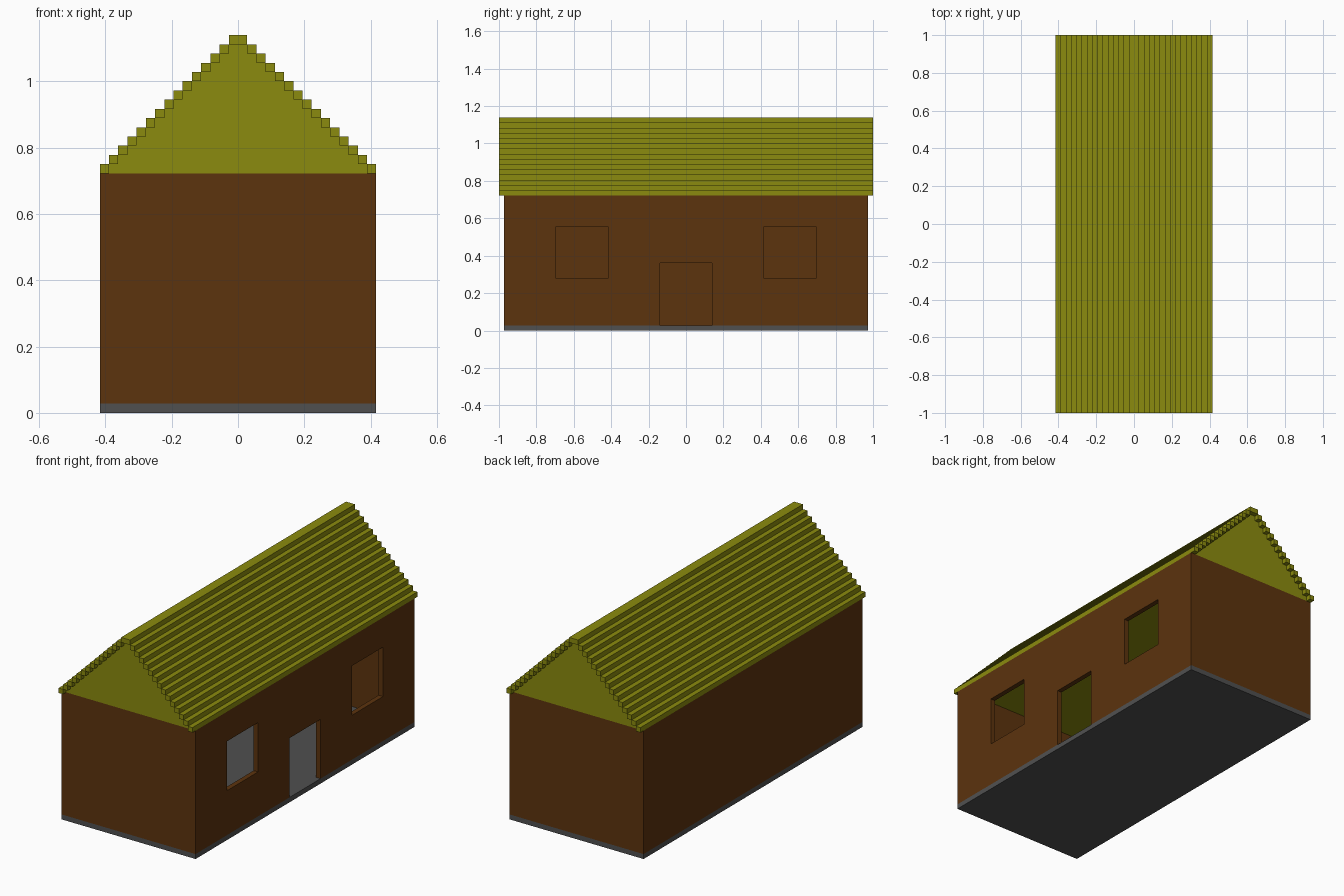
import bpy, bmesh

if "Cube" in bpy.data.objects:
    bpy.data.objects.remove(bpy.data.objects["Cube"], do_unlink=True)

U = 2 / 72  # one building block


def material(name, srgb):
    lin = [((c / 255 + 0.055) / 1.055) ** 2.4 if c > 10 else c / 255 / 12.92 for c in srgb]
    m = bpy.data.materials.new(name)
    m.use_nodes = True
    m.diffuse_color = (*lin, 1)
    bsdf = m.node_tree.nodes["Principled BSDF"]
    bsdf.inputs["Base Color"].default_value = (*lin, 1)
    bsdf.inputs["Roughness"].default_value = 0.9
    return m


grey = material("stone grey", (80, 80, 80))
brown = material("wood brown", (92, 51, 13))
olive = material("straw olive", (139, 139, 14))


def prism(name, outline, axis, lo, hi, mat):
    """Extrude a 2D outline (in blocks) along x or y; the outline's second value is z."""
    bm = bmesh.new()

    def point(a, z, d):
        return (d * U, a * U, z * U) if axis == "x" else (a * U, d * U, z * U)

    face = bm.faces.new([bm.verts.new(point(a, z, lo)) for a, z in outline])
    out = bmesh.ops.extrude_face_region(bm, geom=[face])
    shift = [(hi - lo) * U, 0, 0] if axis == "x" else [0, (hi - lo) * U, 0]
    bmesh.ops.translate(bm, vec=shift, verts=[g for g in out["geom"] if isinstance(g, bmesh.types.BMVert)])
    bmesh.ops.recalc_face_normals(bm, faces=bm.faces)
    me = bpy.data.meshes.new(name)
    bm.to_mesh(me)
    bm.free()
    me.materials.append(mat)
    ob = bpy.data.objects.new(name, me)
    bpy.context.collection.objects.link(ob)
    return ob


def box(name, x, y, z, mat):
    return prism(name, [(x[0], z[0]), (x[1], z[0]), (x[1], z[1]), (x[0], z[1])], "y", *y, mat)


# Floor slab
box("floor", (-15, 15), (-35, 35), (0, 1), grey)

# Hollow walls, with the room, two windows and a door cut out
walls = box("walls", (-15, 15), (-35, 35), (1, 26), brown)
cutters = [
    box("room_cutter", (-14, 14), (-34, 34), (0, 27), brown),
    box("door_cutter", (13, 16), (-5, 5), (0, 13), brown),
    box("window_cutter_front", (13, 16), (-25, -15), (10, 20), brown),
    box("window_cutter_back", (13, 16), (15, 25), (10, 20), brown),
]
for c in cutters:
    mod = walls.modifiers.new(c.name, "BOOLEAN")
    mod.operation = "DIFFERENCE"
    mod.solver = "EXACT"
    mod.object = c
    c.hide_render = True
    c.hide_viewport = True
    c.display_type = "WIRE"

# Bake the cuts and drop the helpers
bpy.context.view_layer.update()
cut = bpy.data.meshes.new_from_object(walls.evaluated_get(bpy.context.evaluated_depsgraph_get()))
walls.modifiers.clear()
walls.data = cut
for c in cutters:
    bpy.data.objects.remove(c, do_unlink=True)

# Solid gable under the roof, which also forms the ceiling
prism("gable", [(-15, 26), (15, 26), (0, 41)], "y", -35, 35, olive)

# Stepped roof planks, overhanging one block at each end
for i in range(14):
    for side, name in ((1, "left"), (-1, "right")):
        xs = sorted((side * (14 - i), side * (15 - i)))
        box(f"roof_plank_{name}_{i + 1}", xs, (-36, 36), (26 + i, 27 + i), olive)
box("roof_ridge", (-1, 1), (-36, 36), (40, 41), olive)
